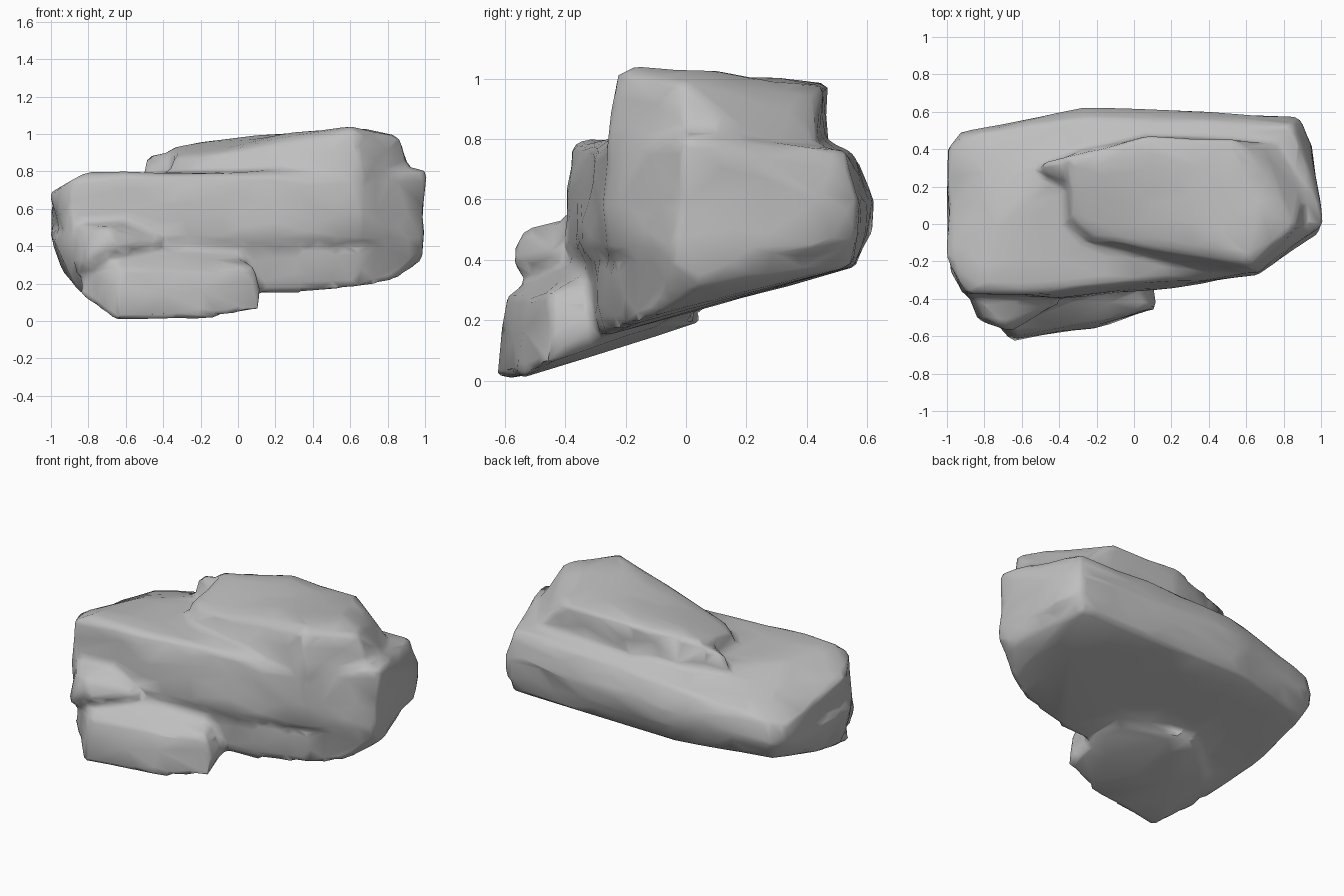
import bpy
import bmesh
import math
from mathutils import Vector, noise

# Remove the default cube if present
default_cube = bpy.data.objects.get("Cube")
if default_cube:
    bpy.data.objects.remove(default_cube, do_unlink=True)

# Stone material
stone = bpy.data.materials.new("grey_stone")
stone.use_nodes = True
GREY = (0.52, 0.52, 0.52, 1)
stone.diffuse_color = GREY
shader = stone.node_tree.nodes["Principled BSDF"]
shader.inputs["Base Color"].default_value = GREY
shader.inputs["Roughness"].default_value = 0.9

bm = bmesh.new()


def add_block(*corners):
    """Add one convex chunk of rock; corners are in hundredths of a unit."""
    verts = [bm.verts.new(Vector(corner) / 100) for corner in corners]
    bmesh.ops.convex_hull(bm, input=verts)
    spare = [v for v in verts if v.is_valid and not v.link_faces]
    bmesh.ops.delete(bm, geom=spare, context="VERTS")


# Lower layer, with an underside that rises towards the back
add_block(
    (-83, -36, 14), (-94, 0, 26), (-91, 42, 37), (-30, 57, 38), (84, 54, 38),
    (98, 5, 32), (84, -10, 22), (64, -20, 18), (30, -27, 15), (0, -28, 15),
    (-99, -25, 45), (-92, -38, 45), (-100, 40, 50), (-92, 49, 50),
    (-27, 62, 58), (14, 60, 58), (87, 56, 58), (95, 40, 55), (99, -4, 40),
    (64, -23, 38), (30, -30, 38), (-40, -38, 45), (-40, 0, 65), (60, 20, 65))

# Upper layer, overhanging a little at the left front
add_block(
    (99, -4, 43), (65, -26, 43), (24, -33, 43), (-40, -39, 45),
    (-92, -38, 45), (-100, 40, 47), (-92, 49, 48), (-27, 61, 48),
    (14, 59, 48), (87, 56, 47), (95, 42, 43), (-27, 62, 60), (14, 61, 60),
    (88, 57, 60), (95, 42, 60), (98, -3, 60), (65, -27, 60), (20, -33, 58),
    (-40, -39, 62), (-99, -20, 69), (-89, -37, 75), (-80, -32, 79),
    (-99, 40, 59), (-91, 47, 62), (-27, 57, 72), (85, 53, 76), (100, 0, 81),
    (65, -26, 76), (15, -26, 80), (-15, -32, 79), (-50, -37, 78),
    (-70, 5, 79), (0, 42, 80))

# Raised cap, highest towards the left front and sloping into the left end
add_block(
    (-38, 0, 74), (-36, 36, 74), (5, 46, 76), (52, 45, 76), (78, 42, 76),
    (92, 20, 78), (92, 0, 80), (67, -27, 74), (30, -25, 74), (-25, -10, 78),
    (-34, 3, 87), (-33, 36, 93), (7, 47, 98), (12, 30, 99), (52, 45, 97),
    (60, -17, 104), (62, -23, 101), (38, -20, 94), (86, -2, 98),
    (68, 8, 102), (64, 37, 95), (26, -18, 91), (-22, -7, 87))

# Small crest behind the cap's right end
add_block(
    (-51, 30, 72), (-50, 32, 87), (-33, 37, 93), (-45, 20, 72),
    (-30, 18, 86), (-25, 36, 72))

# Low ledge jutting out at the right front
add_block(
    (-65, -62, 0), (-63, -60, 28), (-20, -55, 1), (12, -46, 6),
    (12, -42, 16), (8, -44, 29), (-20, -53, 27), (-84, -44, 14),
    (-84, -40, 40), (-75, -34, 45), (0, -33, 35), (-40, 6, 20), (5, -8, 19),
    (-70, -15, 15))

# Stepped shoulder above the ledge
add_block(
    (-86, -42, 25), (-83, -52, 30), (-66, -57, 39), (-80, -50, 48),
    (-70, -54, 50), (-40, -41, 42), (-62, -41, 53), (-89, -35, 52),
    (-50, -38, 25))

mesh = bpy.data.meshes.new("rock_blocks")
bm.to_mesh(mesh)
bm.free()
blocks = bpy.data.objects.new("rock_blocks", mesh)
bpy.context.collection.objects.link(blocks)

# Fuse the chunks into one skin and round the edges
remesh = blocks.modifiers.new("fuse", "REMESH")
remesh.mode = "VOXEL"
remesh.voxel_size = 0.022
soften = blocks.modifiers.new("soften", "SMOOTH")
soften.factor = 0.5
soften.iterations = 4
graph = bpy.context.evaluated_depsgraph_get()
skin = bpy.data.meshes.new_from_object(blocks.evaluated_get(graph))
bpy.data.objects.remove(blocks, do_unlink=True)

# Weathered lumps, stretched sideways like rock layers
normals = [v.normal.copy() for v in skin.vertices]
for v, normal in zip(skin.vertices, normals):
    layered = Vector((v.co.x * 3, v.co.y * 4, v.co.z * 6))
    underside = 0.2 if normal.z < -0.6 else 1
    v.co += normal * (noise.noise(layered) * 0.014 * underside + 0.002)

# Finished boulder with broad, smooth-shaded facets
skin.name = "boulder"
skin.materials.clear()
skin.materials.append(stone)
boulder = bpy.data.objects.new("boulder", skin)
bpy.context.collection.objects.link(boulder)
facets = boulder.modifiers.new("facets", "DECIMATE")
facets.ratio = 0.05

bpy.ops.object.select_all(action="DESELECT")
boulder.select_set(True)
bpy.context.view_layer.objects.active = boulder
bpy.ops.object.modifier_apply(modifier=facets.name)
bpy.ops.object.shade_smooth_by_angle(angle=math.radians(60))
